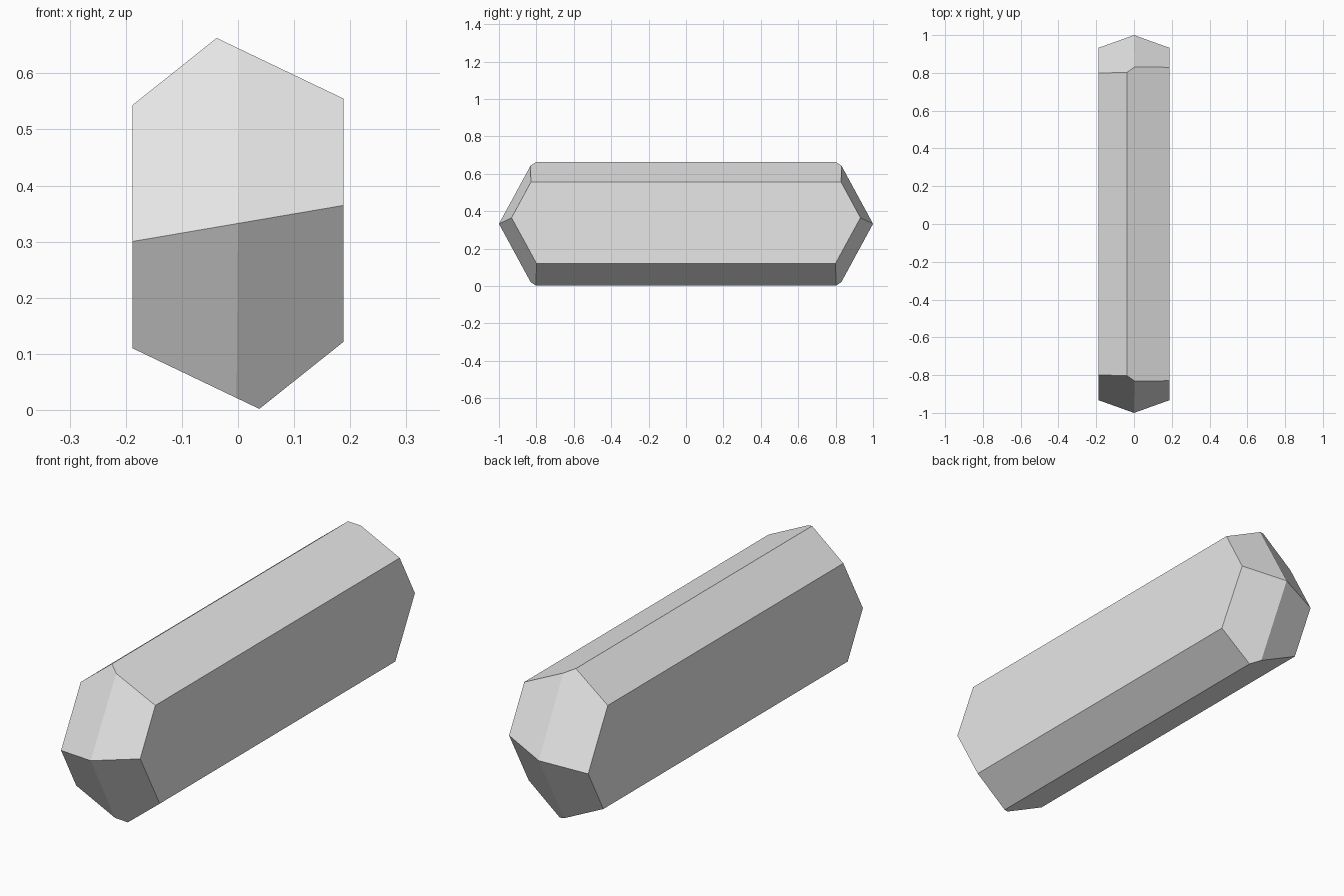
import bpy
import bmesh
from mathutils import Vector

cube = bpy.data.objects.get("Cube")
if cube:
    bpy.data.objects.remove(cube, do_unlink=True)

CENTRE_Z = 0.3325
HALF_LENGTH = 1.0

# Material
grey = bpy.data.materials.new("light grey")
grey.use_nodes = True
colour = (0.8, 0.8, 0.8, 1)
grey.diffuse_color = colour
grey.node_tree.nodes["Principled BSDF"].inputs["Base Color"].default_value = colour

bm = bmesh.new()

# Hexagonal prism: half the section, turned half a revolution for the rest
half_section = [(-0.188, 0.211), (-0.038, 0.3305), (0.188, 0.2225)]
section = half_section + [(-x, -z) for x, z in half_section]
base = bm.faces.new([bm.verts.new((x, -1.2, z)) for x, z in section])
extruded = bmesh.ops.extrude_face_region(bm, geom=[base], use_keep_orig=True)
moved = [v for v in extruded["geom"] if isinstance(v, bmesh.types.BMVert)]
bmesh.ops.translate(bm, verts=moved, vec=(0, 2.4, 0))

# Pointed ends: four sloping cuts through each tip
slopes = [(-0.452, 0.547), (0.266, 0.541)]
slopes += [(-a, -b) for a, b in slopes]
for end in (-1, 1):
    for a, b in slopes:
        normal = Vector((-a, end, -b)).normalized()
        cut = bmesh.ops.bisect_plane(
            bm, geom=bm.verts[:] + bm.edges[:] + bm.faces[:],
            plane_co=(0, end * HALF_LENGTH, 0), plane_no=normal,
            clear_outer=True)
        rim = [e for e in cut["geom_cut"] if isinstance(e, bmesh.types.BMEdge)]
        bmesh.ops.holes_fill(bm, edges=rim, sides=0)

bmesh.ops.remove_doubles(bm, verts=bm.verts[:], dist=0.0005)
bmesh.ops.translate(bm, verts=bm.verts[:], vec=(0, 0, CENTRE_Z))
bmesh.ops.recalc_face_normals(bm, faces=bm.faces[:])

mesh = bpy.data.meshes.new("crystal")
bm.to_mesh(mesh)
bm.free()
mesh.materials.append(grey)
crystal = bpy.data.objects.new("crystal", mesh)
bpy.context.collection.objects.link(crystal)
